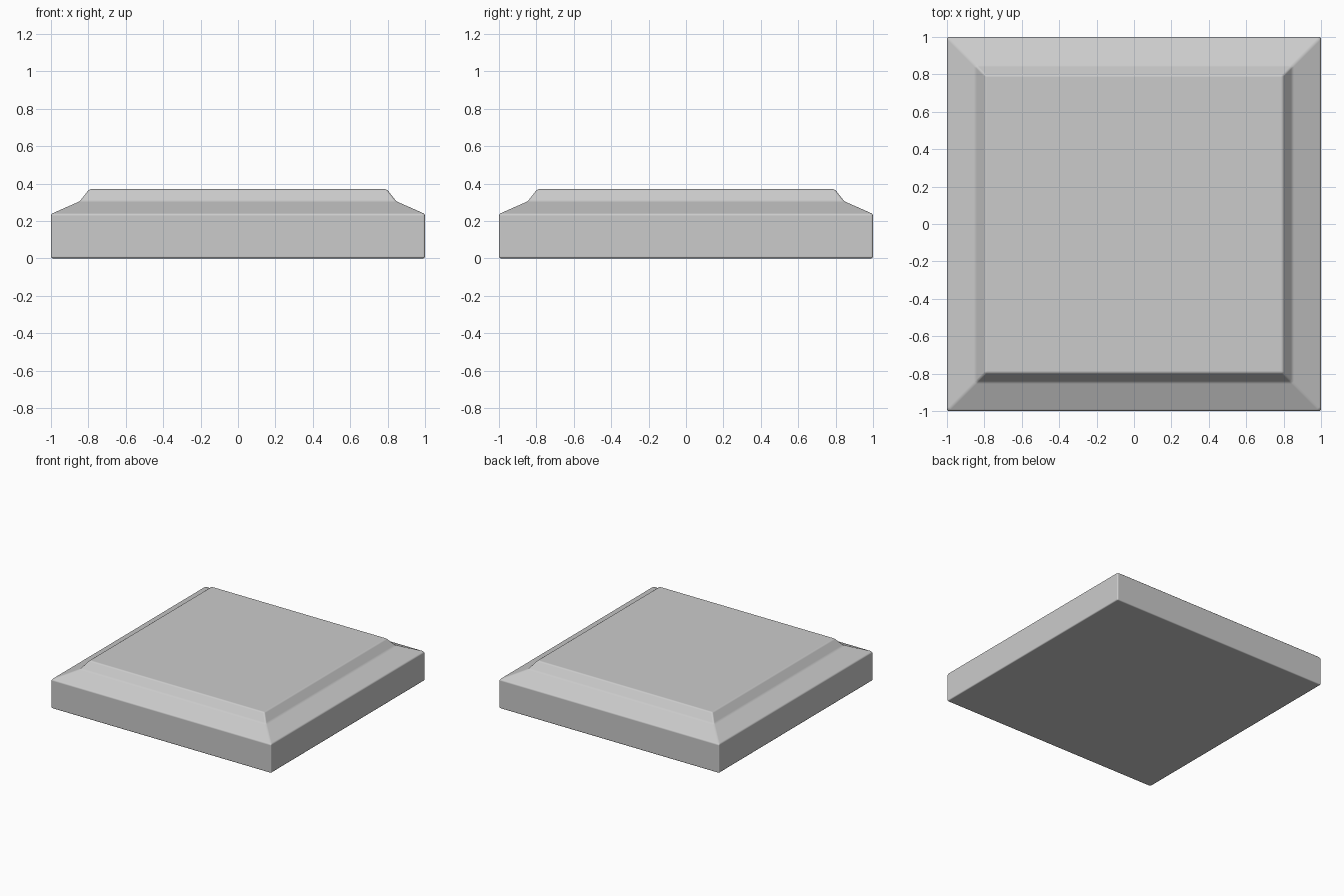
import bpy, bmesh, math

if "Cube" in bpy.data.objects:
    bpy.data.objects.remove(bpy.data.objects["Cube"])

# Moulded edge profile: (half width, height)
PROFILE = [(1.0, 0.0), (1.0, 0.237), (0.846, 0.305), (0.795, 0.37)]

# Square slab: one square ring per profile point, bridged and capped
bm = bmesh.new()
rings = [[bm.verts.new((sx * w, sy * w, z))
          for sx, sy in ((-1, -1), (1, -1), (1, 1), (-1, 1))]
         for w, z in PROFILE]
for low, high in zip(rings, rings[1:]):
    for i in range(4):
        j = (i + 1) % 4
        bm.faces.new((low[i], low[j], high[j], high[i]))
bm.faces.new(rings[0][::-1])
bm.faces.new(rings[-1])
mesh = bpy.data.meshes.new("plinth_cap")
bm.to_mesh(mesh)
bm.free()
cap = bpy.data.objects.new("plinth_cap", mesh)
bpy.context.collection.objects.link(cap)

# Slightly eased edges
bevel = cap.modifiers.new("eased_edges", 'BEVEL')
bevel.width = 0.01
bevel.segments = 2
bevel.limit_method = 'ANGLE'
bevel.angle_limit = math.radians(10)
bevel.harden_normals = True

# Smooth shading across the eased edges
bpy.context.view_layer.objects.active = cap
cap.select_set(True)
bpy.ops.object.shade_smooth()
